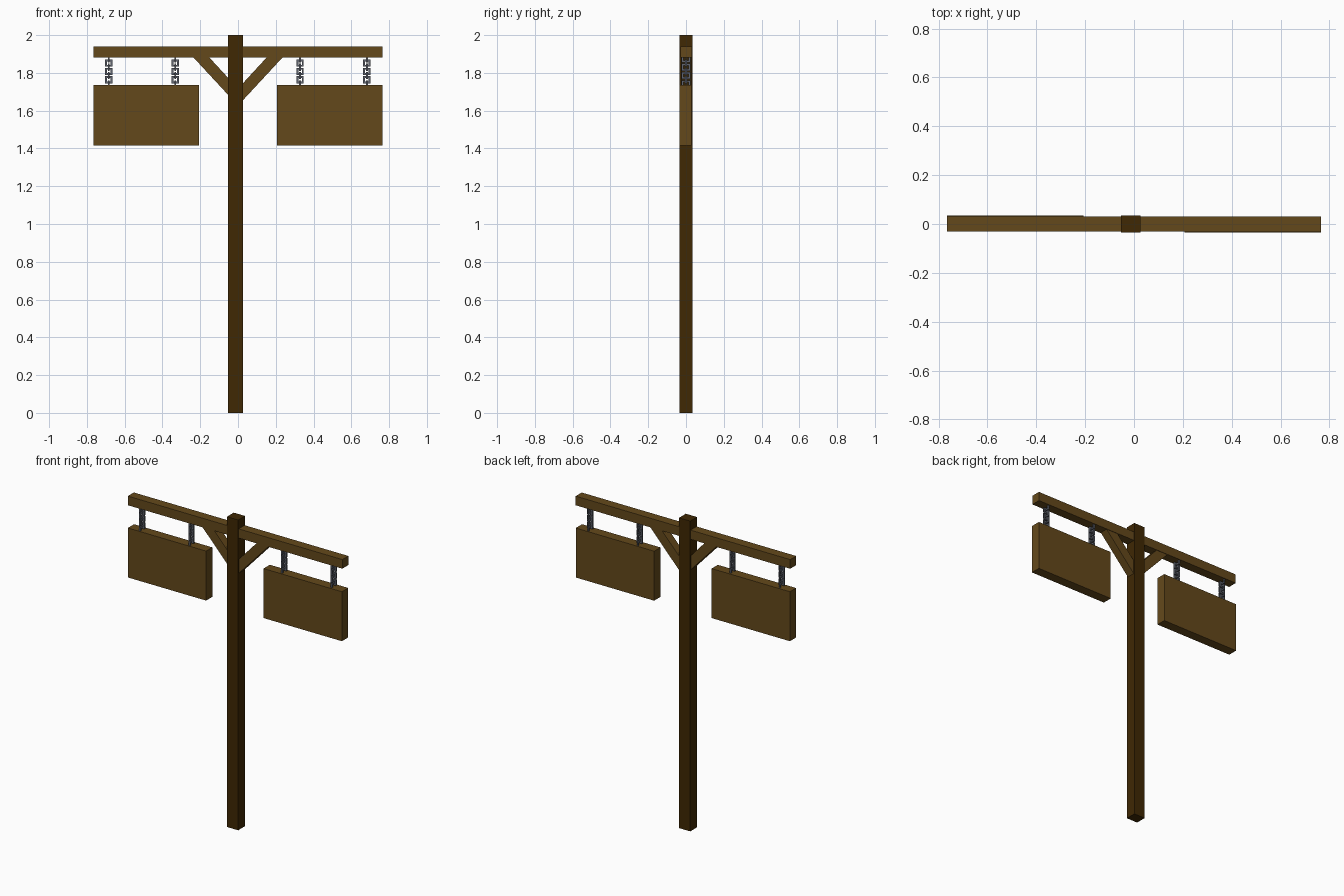
import bpy
import bmesh
from mathutils import Vector

if "Cube" in bpy.data.objects:
    bpy.data.objects.remove(bpy.data.objects["Cube"], do_unlink=True)


def material(name, rgb):
    mat = bpy.data.materials.new(name)
    mat.use_nodes = True
    mat.diffuse_color = (*rgb, 1)
    mat.node_tree.nodes["Principled BSDF"].inputs["Base Color"].default_value = (*rgb, 1)
    return mat


dark_wood = material("dark wood", (0.05, 0.021, 0.001))
light_wood = material("light wood", (0.127, 0.066, 0.011))
iron = material("iron", (0.12, 0.13, 0.16))


def finish(name, bm, mat):
    bmesh.ops.recalc_face_normals(bm, faces=bm.faces)
    mesh = bpy.data.meshes.new(name)
    bm.to_mesh(mesh)
    bm.free()
    mesh.materials.append(mat)
    obj = bpy.data.objects.new(name, mesh)
    bpy.context.collection.objects.link(obj)
    return obj


def add_box(bm, low, high):
    low, high = Vector(low), Vector(high)
    cube = bmesh.ops.create_cube(bm, size=1)["verts"]
    bmesh.ops.scale(bm, vec=high - low, verts=cube)
    bmesh.ops.translate(bm, vec=(low + high) / 2, verts=cube)


def box(name, low, high, mat):
    bm = bmesh.new()
    add_box(bm, low, high)
    return finish(name, bm, mat)


def prism(name, outline, y0, y1, mat):
    # Extrude an x-z outline along y
    bm = bmesh.new()
    face = bm.faces.new([bm.verts.new((x, y0, z)) for x, z in outline])
    extruded = bmesh.ops.extrude_face_region(bm, geom=[face])["geom"]
    verts = [v for v in extruded if isinstance(v, bmesh.types.BMVert)]
    bmesh.ops.translate(bm, vec=(0, y1 - y0, 0), verts=verts)
    return finish(name, bm, mat)


def add_link(bm, x, z, sideways):
    # Square ring of four bars, facing the front or the side
    half, bar = 0.019, 0.005
    wide = 0.024 if sideways else half
    for s in (-1, 1):
        parts = [((s * (wide - bar), 0, 0), (bar, bar, half)),
                 ((0, 0, s * (half - bar)), (wide - 2 * bar, bar, bar))]
        for centre, size in parts:
            centre, size = Vector(centre), Vector(size)
            if sideways:
                centre, size = centre.yxz, size.yxz
            centre += Vector((x, 0, z))
            add_box(bm, centre - size, centre + size)


# Post and crossbeam
post_x = -0.014
box("post", (post_x - 0.04, -0.035, 0), (post_x + 0.04, 0.034, 2), dark_wood)
box("crossbeam", (-0.765, -0.03, 1.882), (0.765, 0.031, 1.941), light_wood)

# Diagonal braces
for side, name in ((-1, "right_brace"), (1, "left_brace")):
    outline = [(0.0, 1.64), (0.227, 1.885), (0.143, 1.885), (0.0, 1.73)]
    shift = 0.012 if side > 0 else -0.012
    prism(name, [(side * x + shift, z) for x, z in outline], -0.026, 0.028, light_wood)

# Hanging boards
box("right_board", (-0.765, -0.029, 1.416), (-0.207, 0.034, 1.735), light_wood)
box("left_board", (0.206, -0.034, 1.416), (0.765, 0.03, 1.735), light_wood)

# Chains of alternating links
chains = {"right_outer_chain": -0.684, "right_inner_chain": -0.332,
          "left_inner_chain": 0.329, "left_outer_chain": 0.682}
for name, x in chains.items():
    bm = bmesh.new()
    for i in range(7):
        add_link(bm, x, 1.874 - i * 0.022, i % 2 == 0)
    finish(name, bm, iron)
